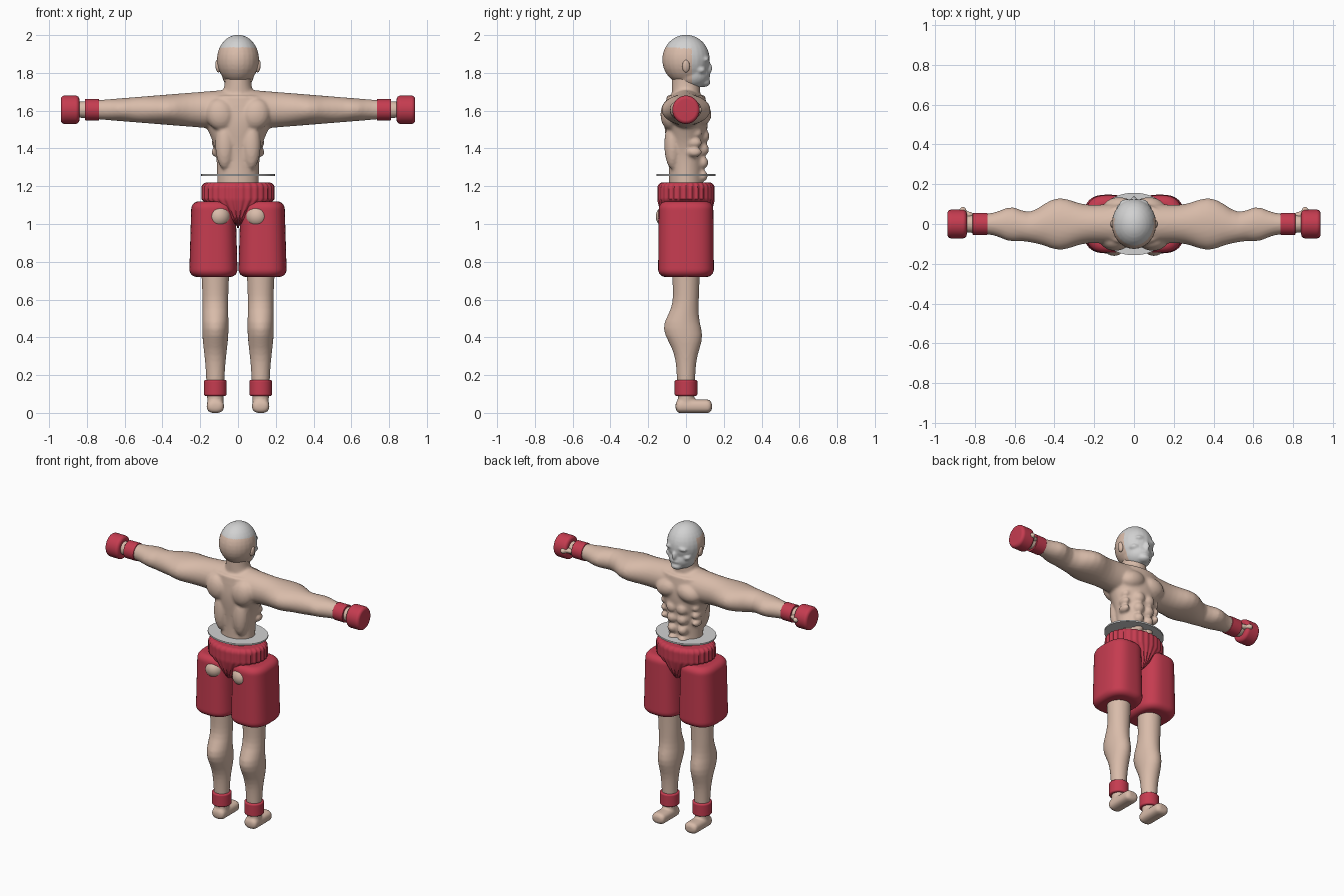
import bpy, bmesh, math
from mathutils import Matrix

cube = bpy.data.objects.get("Cube")
if cube:
    bpy.data.objects.remove(cube, do_unlink=True)


def material(name, red, green, blue):
    mat = bpy.data.materials.new(name)
    mat.use_nodes = True
    mat.diffuse_color = (red, green, blue, 1)
    shader = mat.node_tree.nodes["Principled BSDF"]
    shader.inputs["Base Color"].default_value = mat.diffuse_color
    return mat


SKIN = material("skin", .69, .5, .4)
RED = material("red cloth", .56, .045, .08)
GREY = material("light grey", .64, .64, .64)
SIDES = {"left": 1, "right": -1}
ARM_HEIGHT = 1.605


def bump(position, centre, spread):
    """Soft swelling used for muscles along a limb."""
    return math.exp(-((position - centre) / spread) ** 2)


def superellipse(angle, radius, power):
    c = math.cos(angle)
    return radius * math.copysign(abs(c) ** (2 / power), c)


def loft(bm, axis, start, end, section, edge=0, power=2, ribs=0, steps=36, sides=48):
    """Sweep ellipses along an axis; section gives centre a, b and radius a, b.
    Both ends are rounded over by the edge radius."""
    rings = []
    for step in range(steps + 1):
        t = (1 - math.cos(math.pi * step / steps)) / 2
        pos = start + (end - start) * t
        gap = max(edge - min(t, 1 - t) * abs(end - start), 0)
        inset = edge - math.sqrt(edge * edge - gap * gap)
        mid_a, mid_b, rad_a, rad_b = section(pos)
        rad_a, rad_b = max(rad_a - inset, .005), max(rad_b - inset, .005)
        ring = []
        for side in range(sides):
            angle = math.tau * side / sides
            ripple = 1 + .02 * math.cos(ribs * angle) if ribs else 1
            a = mid_a + ripple * superellipse(angle, rad_a, power)
            b = mid_b + ripple * superellipse(angle - math.pi / 2, rad_b, power)
            place = {"X": (pos, a, b), "Y": (a, pos, b), "Z": (a, b, pos)}
            ring.append(bm.verts.new(place[axis]))
        rings.append(ring)
    for low, high in zip(rings, rings[1:]):
        for i in range(sides):
            bm.faces.new((low[i - 1], low[i], high[i], high[i - 1]))
    bm.faces.new(rings[0])
    bm.faces.new(rings[-1])


def ball(bm, centre, radii, tilt=0):
    matrix = (Matrix.Translation(centre) @ Matrix.Rotation(tilt, 4, "Y")
              @ Matrix.Diagonal((*radii, 1)))
    bmesh.ops.create_uvsphere(bm, u_segments=24, v_segments=16, radius=1, matrix=matrix)


def finish(name, bm, mat, voxel=0):
    """Turn a bmesh into an object, optionally fusing its volumes into one skin."""
    bmesh.ops.recalc_face_normals(bm, faces=bm.faces)
    mesh = bpy.data.meshes.new(name)
    bm.to_mesh(mesh)
    bm.free()
    mesh.materials.append(mat)
    ob = bpy.data.objects.new(name, mesh)
    bpy.context.collection.objects.link(ob)
    bpy.ops.object.select_all(action="DESELECT")
    ob.select_set(True)
    bpy.context.view_layer.objects.active = ob
    if voxel:
        fuse = ob.modifiers.new("fuse", "REMESH")
        fuse.mode, fuse.voxel_size = "VOXEL", voxel
        ob.modifiers.new("soften", "SMOOTH").iterations = 4
        for modifier in ("fuse", "soften"):
            bpy.ops.object.modifier_apply(modifier=modifier)
    bpy.ops.object.shade_smooth_by_angle(angle=math.radians(180 if voxel else 40))
    return ob


def padded(name, mat, axis, start, end, section, **options):
    bm = bmesh.new()
    loft(bm, axis, start, end, section, **options)
    finish(name, bm, mat)


def torso_section(z):
    return 0, 0, .11 + .08 * bump(z, 1.6, .15), .09 + .025 * bump(z, 1.55, .15)


def arm_section(x):
    x = abs(x)
    taper = .11 - .08 * x
    muscle = .05 * bump(x, .38, .1) + .025 * bump(x, .62, .06)
    return -.015 * bump(x, .52, .06), ARM_HEIGHT, taper + muscle, taper


def trunks_section(z):
    spread = min((z - .98) / .15, 1)
    return 0, 0, .19 * spread, .15 * spread ** .2


# Torso, neck and both arms fused as one body
bm = bmesh.new()
loft(bm, "Z", 1.12, 1.68, torso_section)
loft(bm, "Z", 1.6, 1.8, lambda z: (0, 0, .07 + .03 * bump(z, 1.65, .05), .075))
for s in SIDES.values():
    loft(bm, "X", 0, .9 * s, arm_section)
    # Chest, shoulder blade and back muscle
    ball(bm, (.075 * s, .075, 1.58), (.085, .06, .06), .25 * s)
    ball(bm, (.095 * s, -.08, 1.58), (.075, .055, .085), .3 * s)
    ball(bm, (.07 * s, -.07, 1.42), (.05, .045, .13))
    # Abdominals
    for row in range(4):
        size = .04 - .003 * row
        ball(bm, (.037 * s, .085, 1.465 - .07 * row), (size, size, size))
    # Side muscles over the ribs
    for row in range(3):
        ball(bm, (.115 * s, .045, 1.38 + .05 * row), (.025, .04, .025), .5 * s)
finish("upper_body", bm, SKIN, voxel=.009)

# Head: cranium, jaw and facial features
bm = bmesh.new()
ball(bm, (0, 0, 1.87), (.112, .126, .132))
ball(bm, (0, .03, 1.79), (.085, .095, .075))
ball(bm, (0, .12, 1.825), (.015, .02, .03))
ball(bm, (0, .09, 1.75), (.04, .04, .025))
ball(bm, (0, .11, 1.785), (.035, .02, .012))
for s in SIDES.values():
    ball(bm, (.04 * s, .1, 1.875), (.035, .025, .015), .15 * s)
    ball(bm, (.06 * s, .075, 1.815), (.03, .03, .02))
head = finish("head", bm, SKIN, voxel=.007)

# Grey crown and face
head.data.materials.append(GREY)
for face in head.data.polygons:
    if face.center.y > .03 or face.center.z > 1.93 - .06 * face.center.y:
        face.material_index = 1

# Flat waist disc and ribbed trunks
padded("waist_disc", GREY, "Z", 1.255, 1.265, lambda z: (0, 0, .195, .157), steps=1)
padded("trunks", RED, "Z", .98, 1.22, trunks_section, edge=.03, ribs=30, sides=150)

for side, s in SIDES.items():
    # Padded shorts leg
    padded(side + "_shorts_leg", RED, "Z", .72, 1.12,
           lambda z: (.13 * s, 0, .15 - .03 * z, .155 - .01 * z),
           edge=.04, power=2.8, sides=64)

    # Seat muscle showing through the cloth
    bm = bmesh.new()
    ball(bm, (.1 * s, -.1, 1.04), (.06, .06, .06))
    finish(side + "_seat", bm, SKIN)

    # Leg with a strong calf, and the foot
    def leg_section(z):
        taper = .04 + .045 * z
        return (.12 * s, -.02 * bump(z, .47, .08),
                taper + .01 * bump(z, .42, .12), taper + .04 * bump(z, .43, .1))

    bm = bmesh.new()
    loft(bm, "Z", .04, .85, leg_section)
    loft(bm, "Y", -.055, .137, lambda y: (.12 * s, .035, .046, .036), edge=.025, power=2.5)
    finish(side + "_leg", bm, SKIN, voxel=.008)

    # Ankle and wrist bands
    padded(side + "_ankle_band", RED, "Z", .09, .175,
           lambda z: (.12 * s, 0, .06, .06), edge=.01)
    padded(side + "_wrist_band", RED, "X", .735 * s, .81 * s,
           lambda x: (0, ARM_HEIGHT, .056, .056), edge=.003)

    # Padded glove
    padded(side + "_glove", RED, "X", .84 * s, .938 * s,
           lambda x: (0, ARM_HEIGHT, .072, .075), edge=.02)

    # Thumb
    bm = bmesh.new()
    ball(bm, (.86 * s, .06, ARM_HEIGHT), (.02, .027, .018))
    ball(bm, (.835 * s, .045, ARM_HEIGHT), (.03, .018, .016))
    finish(side + "_thumb", bm, SKIN, voxel=.005)

    # Ear
    bm = bmesh.new()
    ball(bm, (.107 * s, 0, 1.835), (.013, .02, .033), .12 * s)
    finish(side + "_ear", bm, SKIN)
